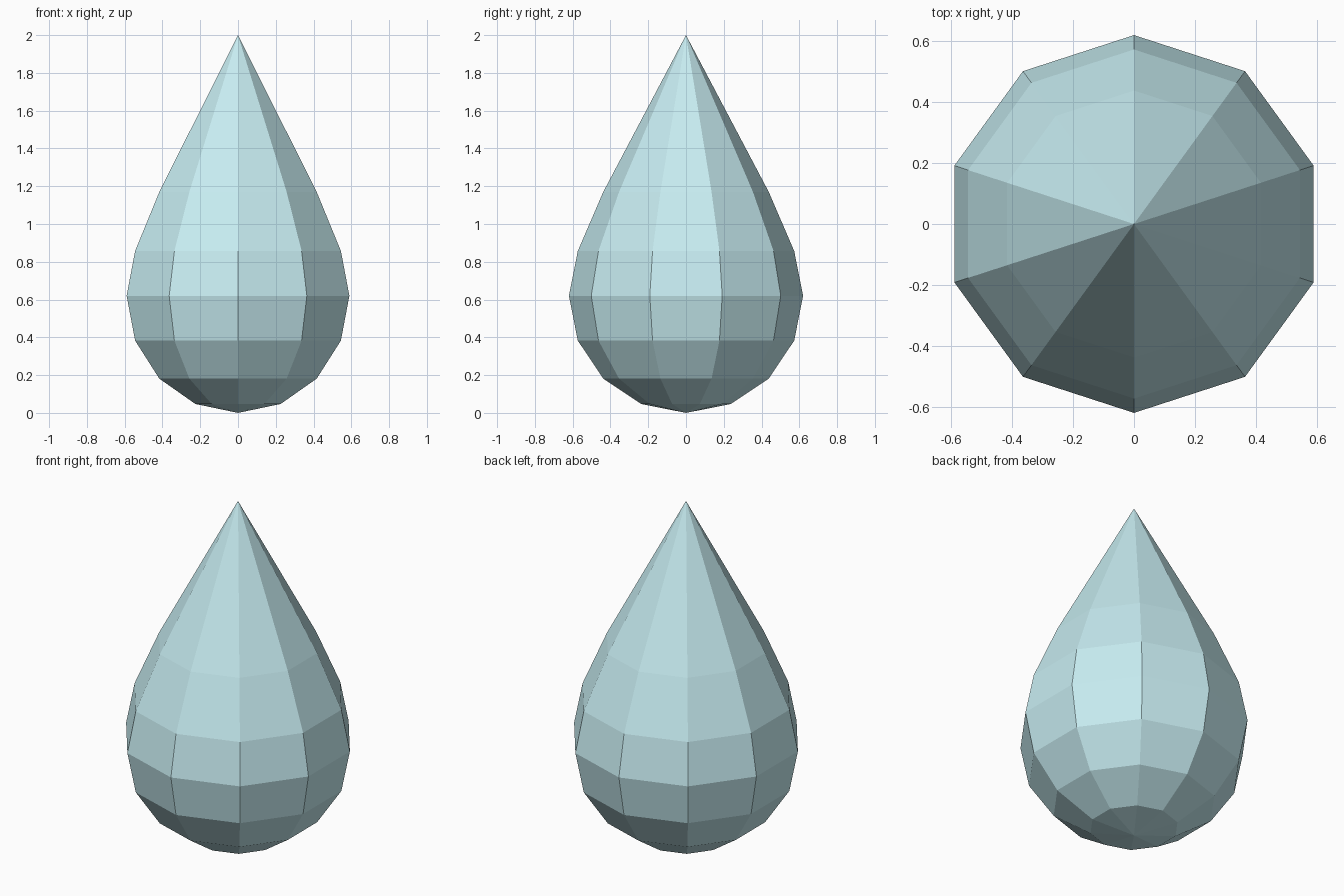
import bpy, bmesh
from math import sin, cos, pi, tau

if "Cube" in bpy.data.objects:
    bpy.data.objects.remove(bpy.data.objects["Cube"])

SIDES, R = 10, 0.62

# profile: round lower body, then a shoulder drawn up towards the tip
profile = [(R * sin(i * pi / 8), R - R * cos(i * pi / 8)) for i in range(1, 6)]
profile.append((0.438, 1.17))

bm = bmesh.new()
rings = [[bm.verts.new((r * cos(pi / 2 + tau * k / SIDES), r * sin(pi / 2 + tau * k / SIDES), z))
          for k in range(SIDES)] for r, z in profile]
bottom, tip = bm.verts.new((0, 0, 0)), bm.verts.new((0, 0, 2))

# side bands plus the bottom and tip fans
for k in range(SIDES):
    n = (k + 1) % SIDES
    for a, b in zip(rings, rings[1:]):
        bm.faces.new((a[k], a[n], b[n], b[k]))
    bm.faces.new((bottom, rings[0][n], rings[0][k]))
    bm.faces.new((tip, rings[-1][k], rings[-1][n]))

mesh = bpy.data.meshes.new("water_drop")
bm.to_mesh(mesh)
bm.free()
drop = bpy.data.objects.new("water_drop", mesh)
bpy.context.collection.objects.link(drop)

# pale blue water
mat = bpy.data.materials.new("pale_blue")
mat.diffuse_color = (0.57, 0.84, 0.88, 1)
mat.use_nodes = True
mat.node_tree.nodes["Principled BSDF"].inputs["Base Color"].default_value = mat.diffuse_color
mesh.materials.append(mat)
